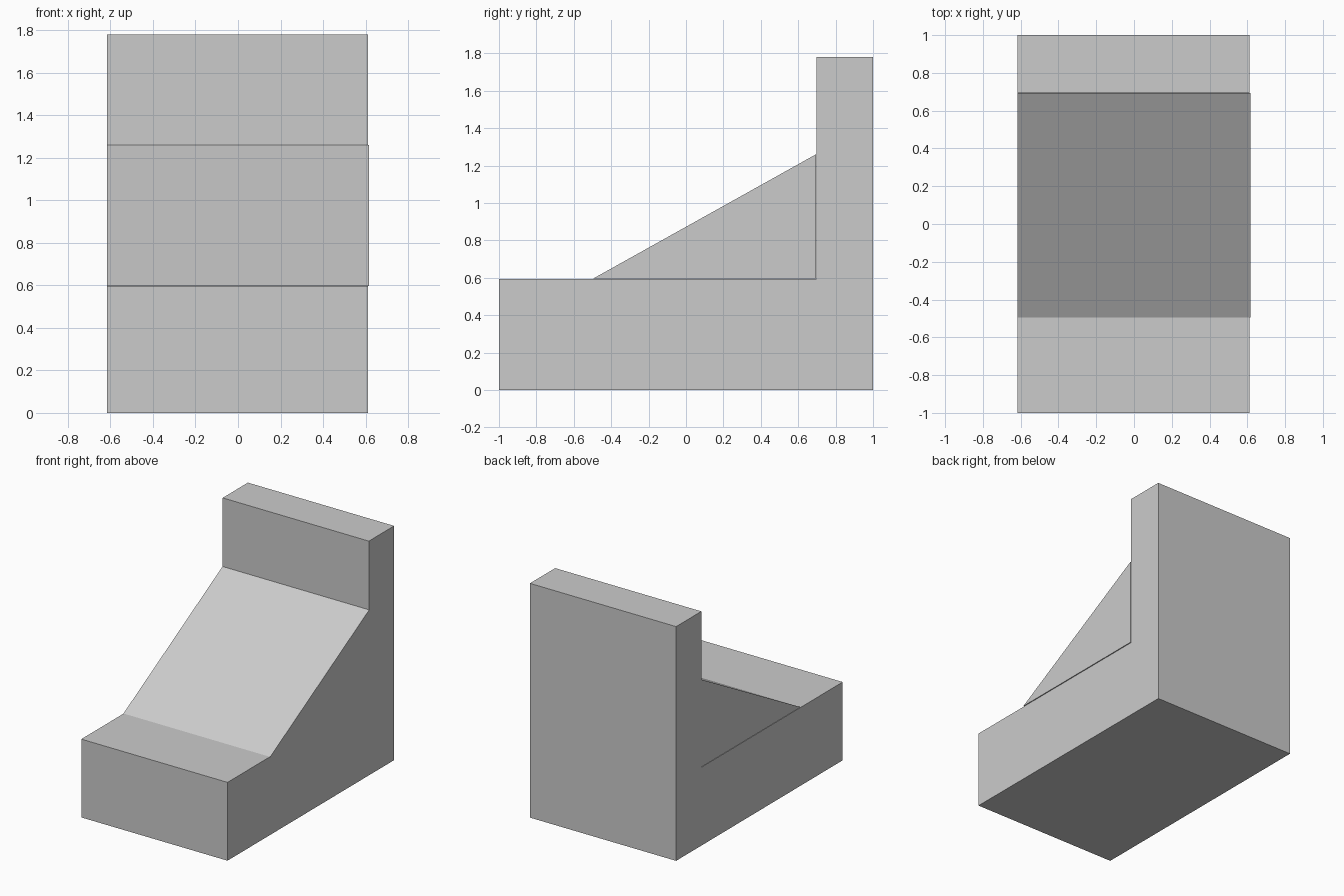
import bpy, bmesh

if "Cube" in bpy.data.objects:
    bpy.data.objects.remove(bpy.data.objects["Cube"])


def extrude_profile(name, profile, x0, x1):
    """Closed solid from a (y, z) profile swept along x."""
    bm = bmesh.new()
    face = bm.faces.new([bm.verts.new((x0, y, z)) for y, z in profile])
    res = bmesh.ops.extrude_face_region(bm, geom=[face])
    moved = [g for g in res["geom"] if isinstance(g, bmesh.types.BMVert)]
    bmesh.ops.translate(bm, verts=moved, vec=(x1 - x0, 0, 0))
    bmesh.ops.recalc_face_normals(bm, faces=bm.faces)
    mesh = bpy.data.meshes.new(name)
    bm.to_mesh(mesh)
    bm.free()
    obj = bpy.data.objects.new(name, mesh)
    bpy.context.collection.objects.link(obj)
    return obj


# L-shaped block: low base with a tall back wall
extrude_profile("stepped_block",
                [(-1, 0), (1, 0), (1, 1.78), (0.697, 1.78), (0.697, 0.595), (-1, 0.595)],
                -0.617, 0.612)

# Sloped wedge filling the inner corner, a hair proud on the right
extrude_profile("ramp_wedge",
                [(-0.495, 0.597), (0.694, 0.597), (0.694, 1.26)],
                -0.616, 0.617)
